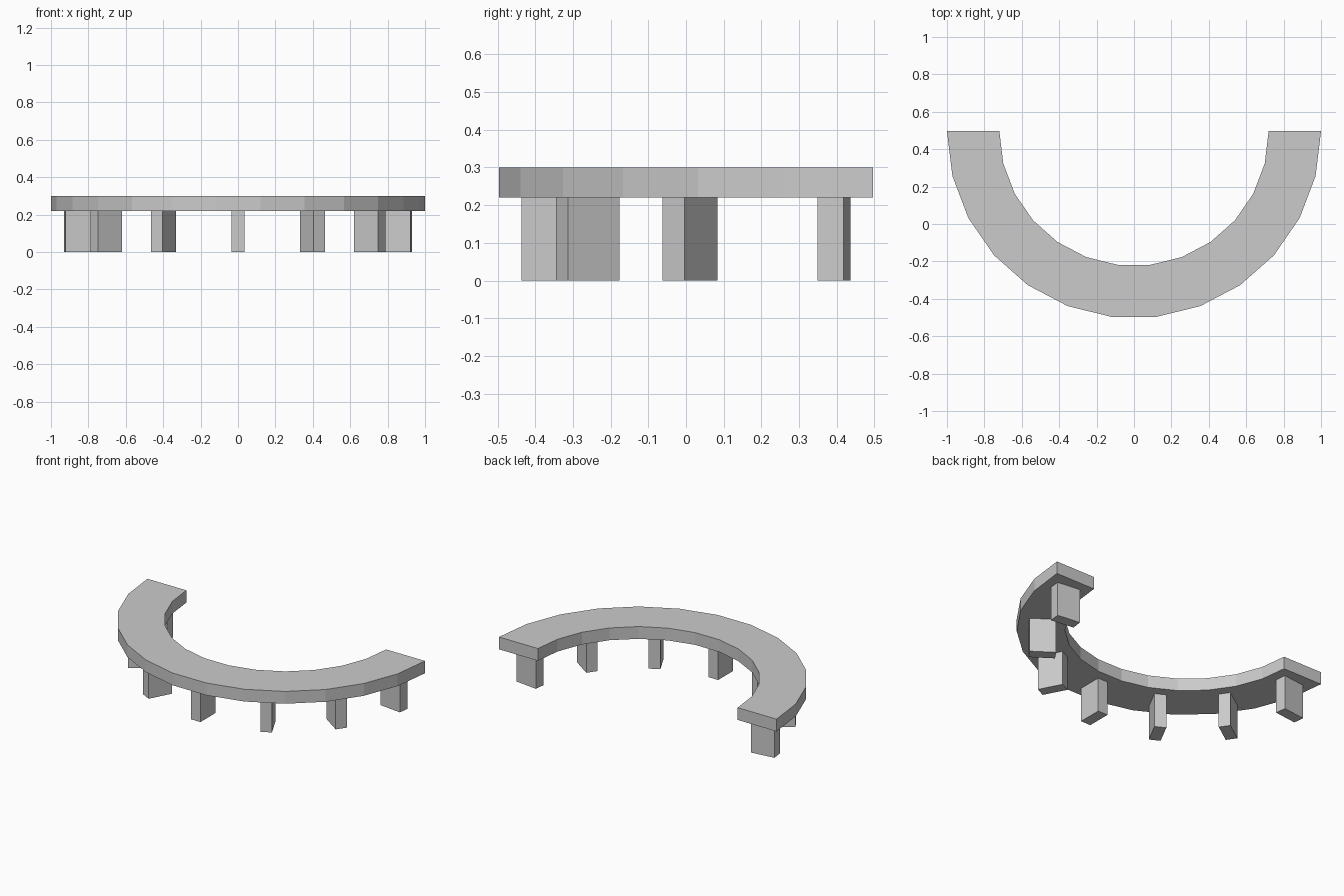
import bpy, bmesh, math
from mathutils import Matrix

if "Cube" in bpy.data.objects:
    bpy.data.objects.remove(bpy.data.objects["Cube"])

SEGS = 13                                  # facets of the half ring
STEP = math.pi / SEGS
CY = 0.4963                                # y of the ring centre
R_OUT, R_IN = 1.0, 0.72
Z_LEG, Z_TOP = 0.22, 0.30


def add_object(name, bm):
    bmesh.ops.recalc_face_normals(bm, faces=bm.faces)
    mesh = bpy.data.meshes.new(name)
    bm.to_mesh(mesh)
    bm.free()
    obj = bpy.data.objects.new(name, mesh)
    bpy.context.collection.objects.link(obj)
    return obj


# Seat: half ring of flat quads, extruded upwards
bm = bmesh.new()
rows = []
for i in range(SEGS + 1):
    a = math.pi + i * STEP
    rows.append([bm.verts.new((r * math.cos(a), CY + r * math.sin(a), Z_LEG))
                 for r in (R_IN, R_OUT)])
for (a, b), (c, d) in zip(rows, rows[1:]):
    bm.faces.new((a, b, d, c))
top = bmesh.ops.extrude_face_region(bm, geom=bm.faces[:])["geom"]
bmesh.ops.translate(bm, vec=(0, 0, Z_TOP - Z_LEG),
                    verts=[v for v in top if isinstance(v, bmesh.types.BMVert)])
add_object("seat", bm)

# Legs: seven radial blocks, one at every second facet
for k in range(-3, 4):
    bm = bmesh.new()
    place = (Matrix.Translation((0, CY, 0))
             @ Matrix.Rotation(2 * k * STEP, 4, 'Z')
             @ Matrix.Translation((0, -0.855, Z_LEG / 2))
             @ Matrix.Diagonal((0.07, 0.155, Z_LEG, 1)))
    bmesh.ops.create_cube(bm, size=1, matrix=place)
    add_object(f"leg_{k + 4}", bm)
